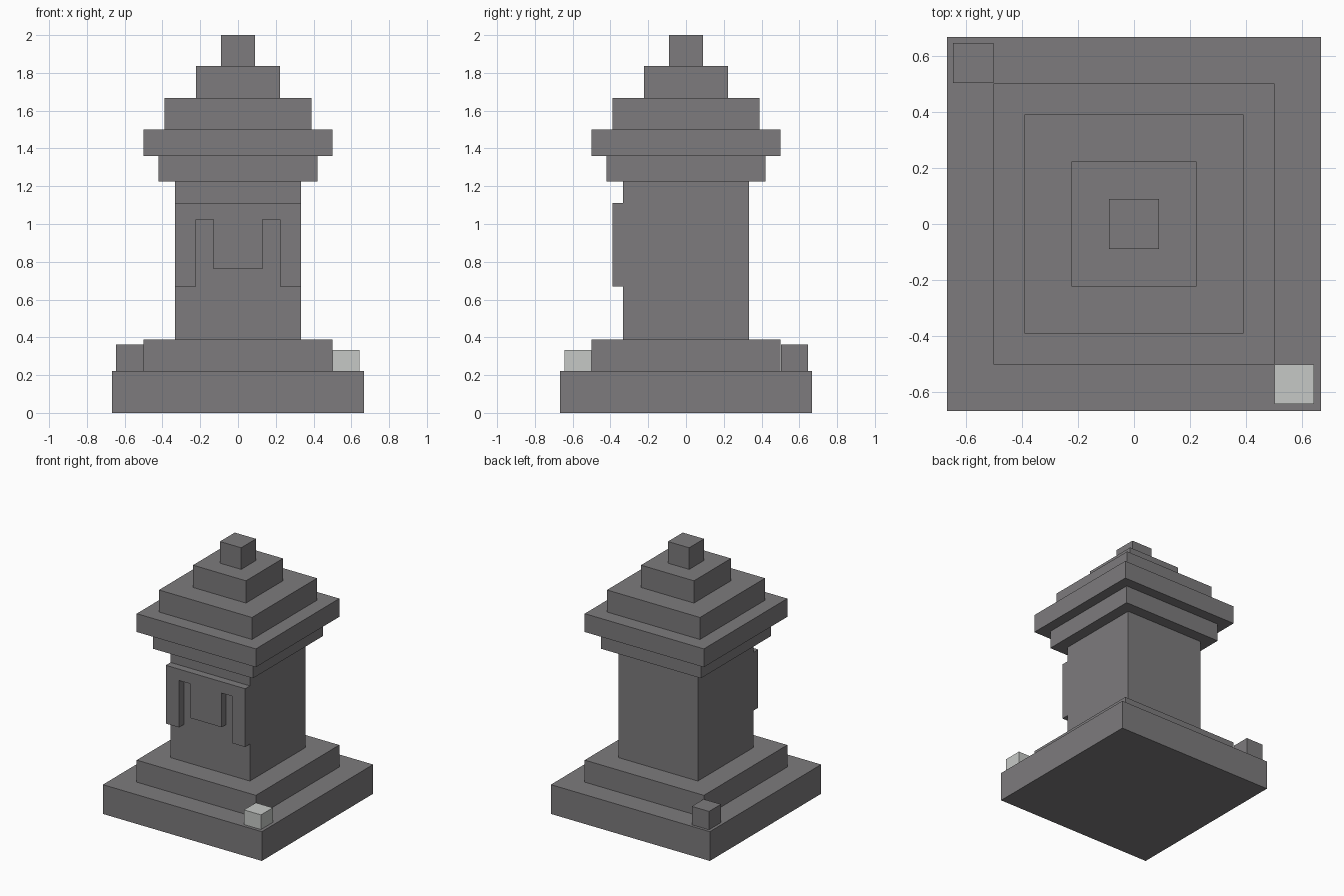
import bpy
import bmesh

cube = bpy.data.objects.get("Cube")
if cube:
    bpy.data.objects.remove(cube, do_unlink=True)


def material(name, rgb):
    mat = bpy.data.materials.new(name)
    mat.use_nodes = True
    color = (*rgb, 1)
    mat.diffuse_color = color
    mat.node_tree.nodes["Principled BSDF"].inputs["Base Color"].default_value = color
    return mat


stone = material("dark grey stone", (0.205, 0.198, 0.205))
pale = material("pale grey stone", (0.565, 0.584, 0.565))


def box(name, x, y, z, mat=stone):
    """Box spanning the given (low, high) range on each axis."""
    bm = bmesh.new()
    bmesh.ops.create_cube(bm, size=1)
    for v in bm.verts:
        v.co = [r[0] if c < 0 else r[1] for c, r in zip(v.co, (x, y, z))]
    mesh = bpy.data.meshes.new(name)
    bm.to_mesh(mesh)
    bm.free()
    mesh.materials.append(mat)
    obj = bpy.data.objects.new(name, mesh)
    bpy.context.collection.objects.link(obj)
    return obj


# Stacked square tiers: name, half width, top height
tiers = [
    ("base", 0.667, 0.222),
    ("plinth", 0.5, 0.389),
    ("shaft", 0.333, 1.225),
    ("lower_cornice", 0.42, 1.361),
    ("upper_cornice", 0.5, 1.5),
    ("roof_lower", 0.39, 1.667),
    ("roof_upper", 0.222, 1.836),
    ("finial", 0.089, 2.0),
]
bottom = 0
for name, half, top in tiers:
    box(name, (-half, half), (-half, half), (bottom, top))
    bottom = top

# Raised frame and plaque on the front of the shaft
front = (-0.39, -0.333)
box("frame_lintel", (-0.333, 0.333), front, (1.025, 1.111))
box("frame_left_leg", (0.222, 0.333), front, (0.669, 1.025))
box("frame_right_leg", (-0.333, -0.222), front, (0.669, 1.025))
box("plaque", (-0.131, 0.131), (-0.383, -0.333), (0.762, 1.025))

# Small blocks resting on opposite corners of the base
box("pale_corner_block", (0.5, 0.642), (-0.642, -0.5), (0.222, 0.333), pale)
box("dark_corner_block", (-0.645, -0.5), (0.502, 0.645), (0.222, 0.361))
